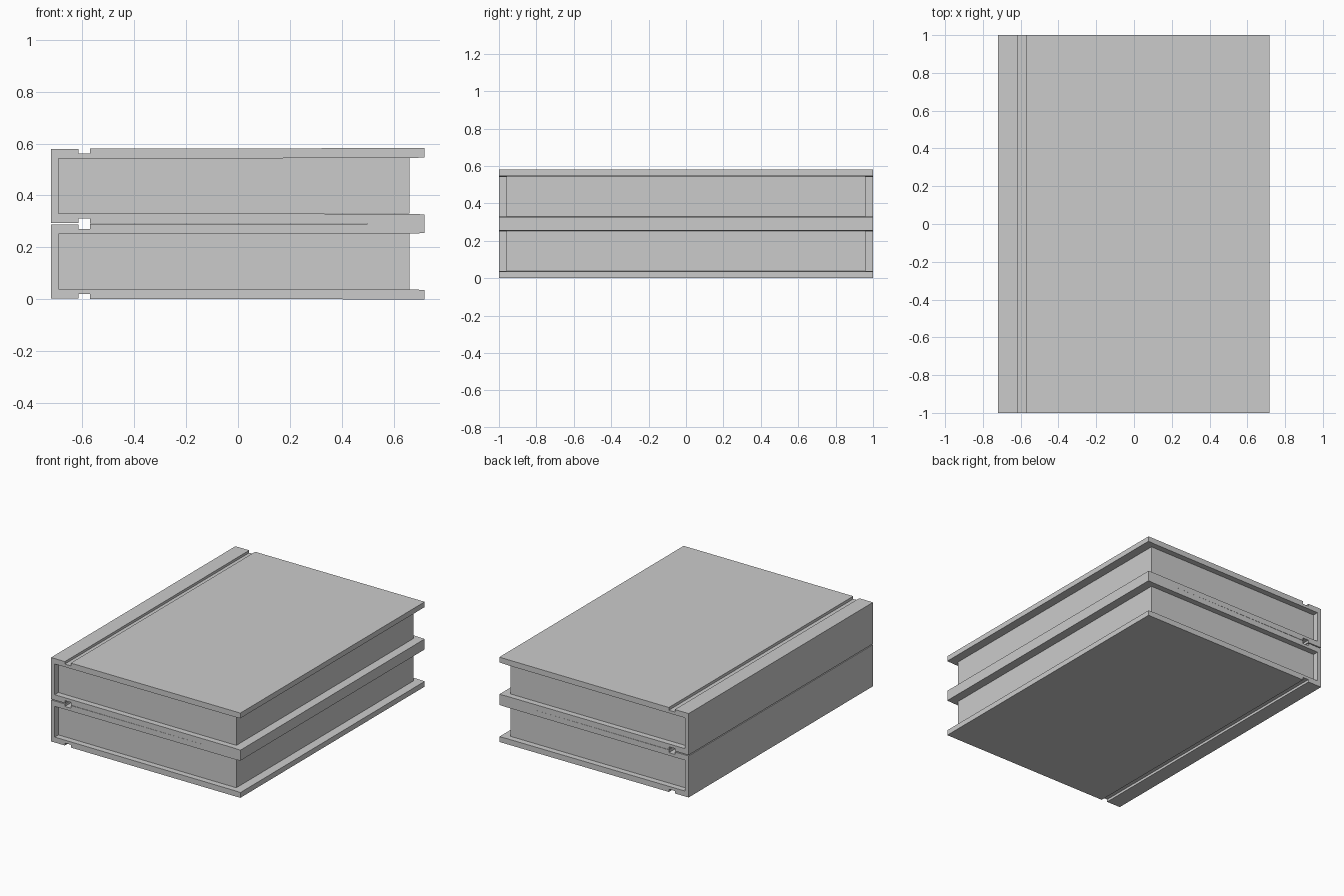
import bpy, bmesh

if "Cube" in bpy.data.objects:
    bpy.data.objects.remove(bpy.data.objects["Cube"])

BOOK_H = 0.291   # thickness of one closed book


def extrude_profile(name, pts, y0, y1):
    """Solid from an x-z outline drawn along y."""
    bm = bmesh.new()
    face = bm.faces.new([bm.verts.new((x, y0, z)) for x, z in pts])
    res = bmesh.ops.extrude_face_region(bm, geom=[face])
    verts = [v for v in res["geom"] if isinstance(v, bmesh.types.BMVert)]
    bmesh.ops.translate(bm, verts=verts, vec=(0, y1 - y0, 0))
    bmesh.ops.recalc_face_normals(bm, faces=bm.faces)
    me = bpy.data.meshes.new(name)
    bm.to_mesh(me)
    bm.free()
    ob = bpy.data.objects.new(name, me)
    bpy.context.collection.objects.link(ob)
    return ob


def book(label, base):
    # lower half of the C-shaped cover: spine, hinge groove, board
    half = [(-0.72, 0.003), (-0.615, 0.003), (-0.615, 0.02), (-0.57, 0.02),
            (-0.57, 0.001), (0.54, 0.0), (0.718, 0.0), (0.718, 0.036),
            (0.66, 0.038), (-0.692, 0.04)]
    # upper half mirrors the lower one
    outline = half + [(x, BOOK_H - z) for x, z in reversed(half)]
    cover = extrude_profile(label + "_cover", outline, -1, 1)
    cover.location.z = base

    # page block set back from the cover edges
    lo, hi = 0.0385, BOOK_H - 0.0385
    pages = extrude_profile(label + "_pages",
                            [(-0.692, lo), (0.66, lo), (0.66, hi), (-0.692, hi)],
                            -0.96, 0.96)
    pages.location.z = base


for i, label in enumerate(("lower_book", "upper_book")):
    book(label, i * BOOK_H)
